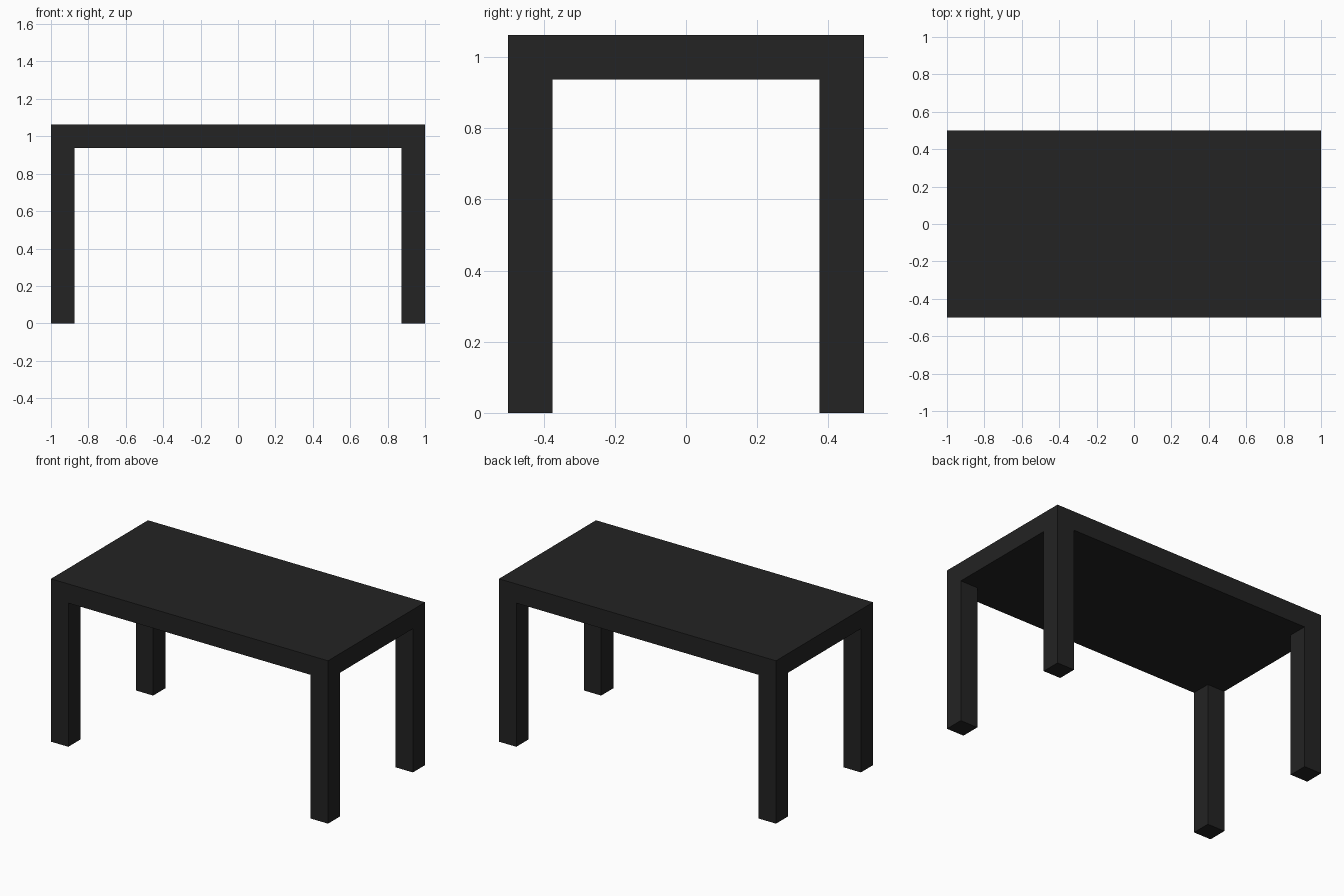
import bpy

if "Cube" in bpy.data.objects:
    bpy.data.objects.remove(bpy.data.objects["Cube"])

LENGTH, WIDTH, HEIGHT, THICK = 2.0, 1.0, 1.0625, 0.125

black = bpy.data.materials.new("matte black")
black.diffuse_color = (0.0168, 0.0168, 0.0168, 1)
black.use_nodes = True
black.node_tree.nodes["Principled BSDF"].inputs["Base Color"].default_value = black.diffuse_color


def box(name, size, centre):
    bpy.ops.mesh.primitive_cube_add(size=1, location=centre)
    obj = bpy.context.object
    obj.name = name
    obj.scale = size
    bpy.ops.object.transform_apply(location=False, rotation=False, scale=True)
    obj.data.materials.append(black)
    return obj


# Thick slab top
box("table_top", (LENGTH, WIDTH, THICK), (0, 0, HEIGHT - THICK / 2))

# Square legs flush with the corners
leg_height = HEIGHT - THICK
for x_name, sx in (("left", -1), ("right", 1)):
    for y_name, sy in (("front", -1), ("back", 1)):
        box(f"{y_name}_{x_name}_leg", (THICK, THICK, leg_height),
            (sx * (LENGTH - THICK) / 2, sy * (WIDTH - THICK) / 2, leg_height / 2))
